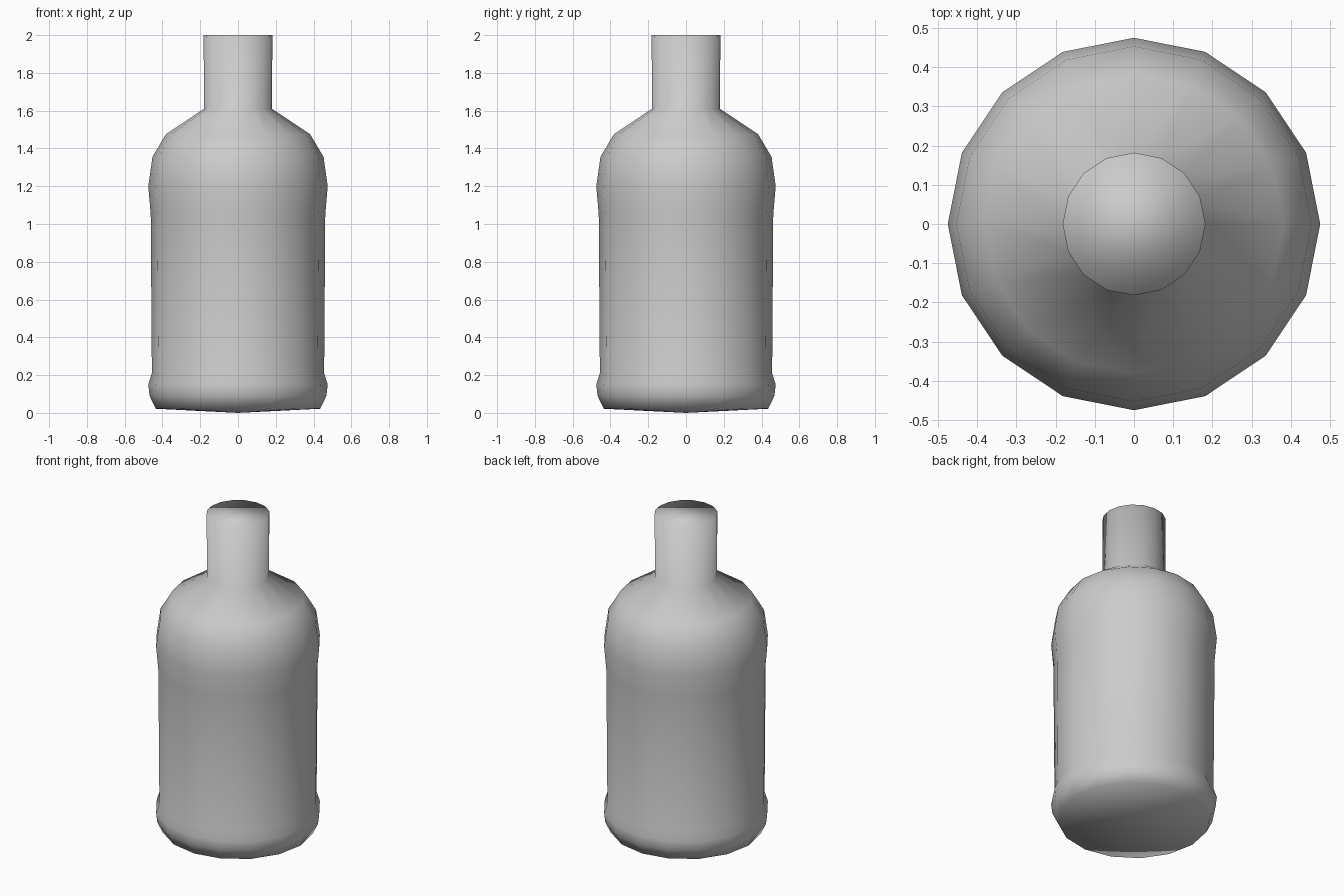
import bpy, bmesh
from math import cos, sin, tau

if "Cube" in bpy.data.objects:
    bpy.data.objects.remove(bpy.data.objects["Cube"])

SIDES = 16
# (radius, height) from base rim to neck top
PROFILE = [(0.435, 0.022), (0.468, 0.09), (0.475, 0.15), (0.456, 0.21),
           (0.462, 1.05), (0.475, 1.20), (0.453, 1.355), (0.382, 1.475),
           (0.18, 1.61), (0.182, 2.0)]

bm = bmesh.new()
rings = [[bm.verts.new((r * cos(tau * i / SIDES), r * sin(tau * i / SIDES), z))
          for i in range(SIDES)] for r, z in PROFILE]

# Bottle wall
for low, high in zip(rings, rings[1:]):
    for i in range(SIDES):
        j = (i + 1) % SIDES
        bm.faces.new((low[i], low[j], high[j], high[i]))

# Slightly bulging base and flat neck cap
centre = bm.verts.new((0, 0, 0))
for i in range(SIDES):
    bm.faces.new((centre, rings[0][(i + 1) % SIDES], rings[0][i]))
bm.faces.new(rings[-1])

for f in bm.faces:
    f.smooth = True
mesh = bpy.data.meshes.new("bottle")
bm.to_mesh(mesh)
bm.free()
bpy.context.collection.objects.link(bpy.data.objects.new("bottle", mesh))
